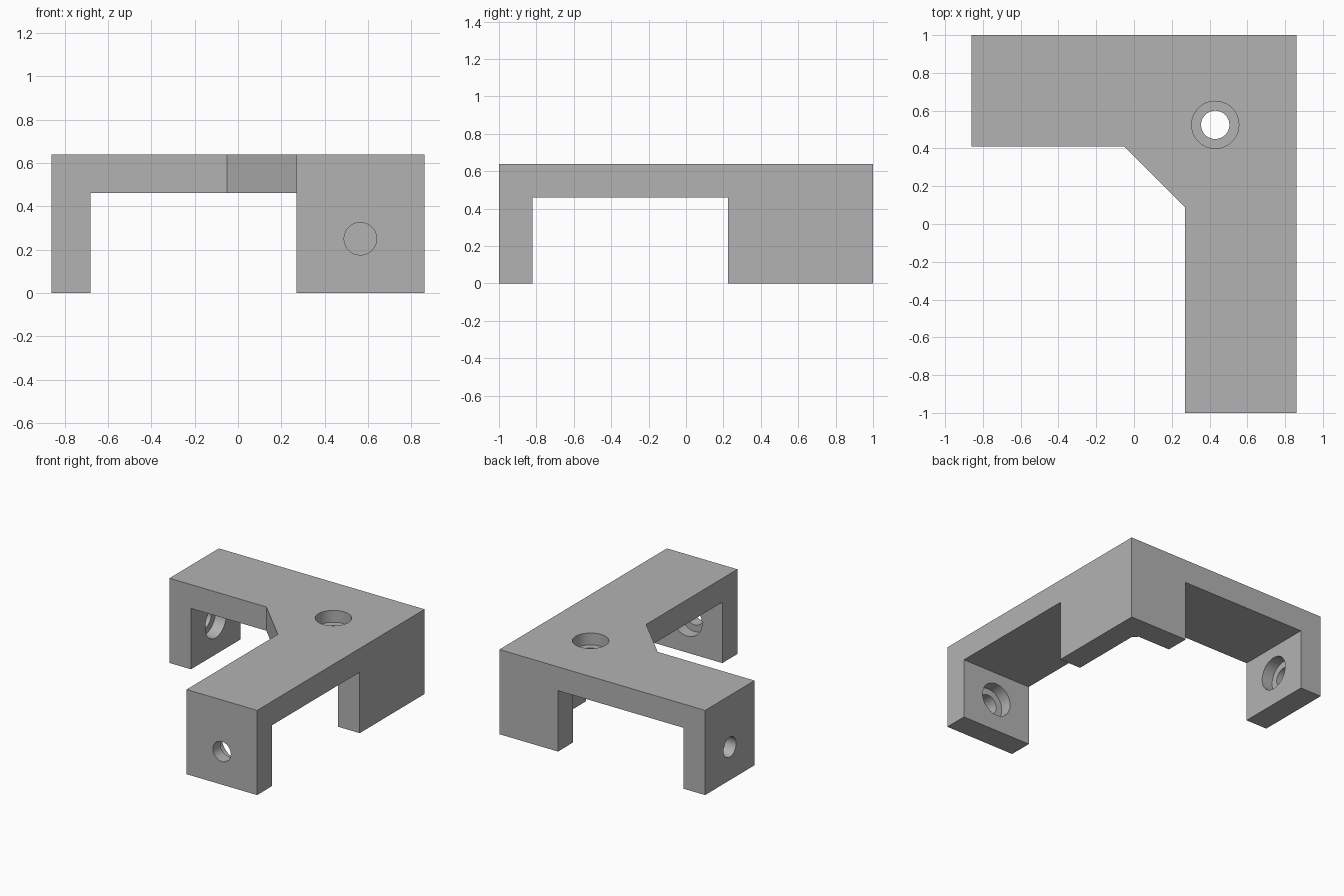
import bpy, bmesh
from math import radians
from mathutils import Matrix

default = bpy.data.objects.get("Cube")
if default:
    bpy.data.objects.remove(default, do_unlink=True)

X, Y, H = 0.86, 1.0, 0.64      # half width, half depth, height
T, W = 0.18, 0.59              # wall thickness, arm width
UNDER = H - T                  # underside of the top plate
LEG_HOLE_Z = 0.25

grey = bpy.data.materials.new("plain grey")
grey.use_nodes = True
colour = (0.45, 0.45, 0.45, 1)
grey.diffuse_color = colour
grey.node_tree.nodes["Principled BSDF"].inputs["Base Color"].default_value = colour


def finish(name, bm):
    bmesh.ops.recalc_face_normals(bm, faces=bm.faces)
    mesh = bpy.data.meshes.new(name)
    bm.to_mesh(mesh)
    bm.free()
    mesh.materials.append(grey)
    ob = bpy.data.objects.new(name, mesh)
    bpy.context.collection.objects.link(ob)
    return ob


def prism(name, outline, z0, z1):
    """Extrude a flat outline between two heights."""
    bm = bmesh.new()
    base = bm.faces.new([bm.verts.new((x, y, z0)) for x, y in outline])
    out = bmesh.ops.extrude_face_region(bm, geom=[base])
    top = [v for v in out["geom"] if isinstance(v, bmesh.types.BMVert)]
    bmesh.ops.translate(bm, verts=top, vec=(0, 0, z1 - z0))
    return finish(name, bm)


def rectangle(x0, x1, y0, y1):
    return [(x0, y0), (x1, y0), (x1, y1), (x0, y1)]


def cylinder(name, radius, length, centre, turn):
    bm = bmesh.new()
    bmesh.ops.create_cone(bm, cap_ends=True, segments=48, radius1=radius,
                          radius2=radius, depth=length,
                          matrix=Matrix.Translation(centre) @ turn)
    ob = finish(name, bm)
    ob.hide_render = True
    return ob


def combine(target, other, operation):
    """Apply a boolean and remove the helper."""
    mod = target.modifiers.new("combine", "BOOLEAN")
    mod.operation, mod.solver, mod.object = operation, "EXACT", other
    bpy.context.view_layer.objects.active = target
    bpy.ops.object.modifier_apply(modifier=mod.name)
    bpy.data.objects.remove(other, do_unlink=True)


# Top plate: two arms with a bevelled inner corner
ix, iy, c = X - W, Y - W, 0.32
bracket = prism("corner_bracket", [
    (X, -Y), (X, Y), (-X, Y), (-X, iy), (ix - c, iy), (ix, iy - c), (ix, -Y)],
    UNDER, H)

# End legs and the L-shaped corner wall
wx, wy, b = X - T, Y - T, 0.035
end_x, end_y = 0.37, 0.225
walls = {
    "left_arm_leg": rectangle(-X, -X + T, iy, Y),
    "front_arm_leg": rectangle(ix, X, -Y, -Y + T),
    "corner_wall": [(X, end_y), (X, Y), (end_x, Y), (end_x, wy),
                    (wx - b, wy), (wx, wy - b), (wx, end_y)],
}
for name, outline in walls.items():
    combine(bracket, prism(name, outline, 0, H), "UNION")

# Counterbored holes: one in the plate, one in each end leg
mid_x, mid_y = X - W / 2, Y - W / 2
upright = Matrix.Identity(4)
along_x = Matrix.Rotation(radians(90), 4, "Y")
along_y = Matrix.Rotation(radians(90), 4, "X")
holes = [
    ((0.43, 0.525, H - T / 2), (0.43, 0.525, H), upright),
    ((-X + T / 2, mid_y, LEG_HOLE_Z), (-X + T, mid_y, LEG_HOLE_Z), along_x),
    ((mid_x, -Y + T / 2, LEG_HOLE_Z), (mid_x, -Y + T, LEG_HOLE_Z), along_y),
]
for middle, mouth, turn in holes:
    combine(bracket, cylinder("bore", 0.075, T * 1.5, middle, turn), "DIFFERENCE")
    combine(bracket, cylinder("counterbore", 0.125, T, mouth, turn), "DIFFERENCE")

# Merge leftovers and smooth only the round hole walls
bm = bmesh.new()
bm.from_mesh(bracket.data)
bmesh.ops.remove_doubles(bm, verts=bm.verts, dist=0.0005)
bmesh.ops.dissolve_limit(bm, angle_limit=radians(1), verts=bm.verts, edges=bm.edges)
bm.to_mesh(bracket.data)
bm.free()
bpy.ops.object.select_all(action="DESELECT")
bracket.select_set(True)
bpy.context.view_layer.objects.active = bracket
bpy.ops.object.shade_smooth_by_angle(angle=radians(30))
